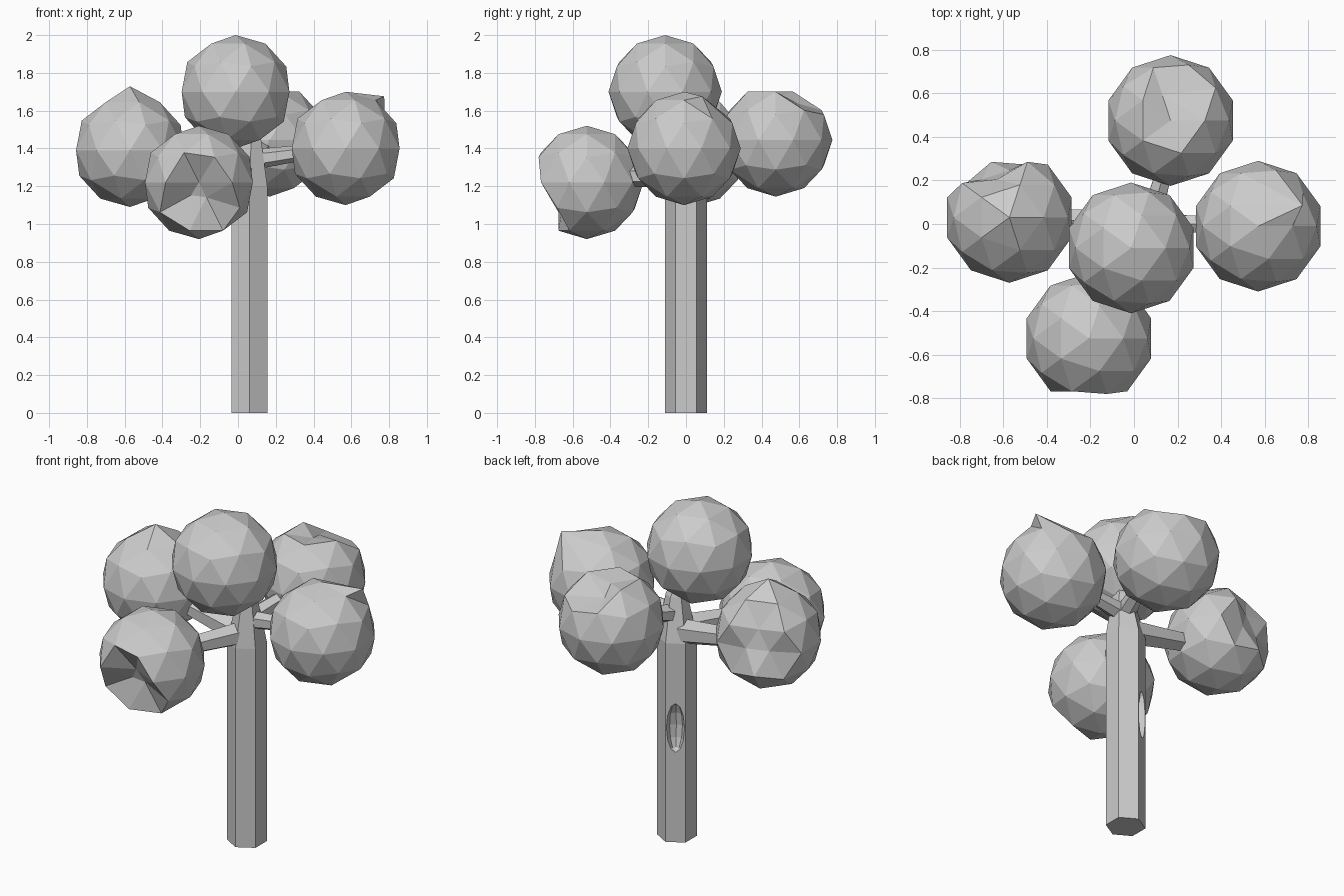
import bpy, bmesh, math
from mathutils import Vector, Matrix

if "Cube" in bpy.data.objects:
    bpy.data.objects.remove(bpy.data.objects["Cube"])

R = 0.3


def finish(name, bm):
    bmesh.ops.recalc_face_normals(bm, faces=bm.faces[:])
    mesh = bpy.data.meshes.new(name)
    bm.to_mesh(mesh)
    bm.free()
    obj = bpy.data.objects.new(name, mesh)
    bpy.context.collection.objects.link(obj)
    return obj


def limb(name, path, radii, sides=6):
    """Tapered six-sided limb along a path."""
    bm = bmesh.new()
    pts = [Vector(p) for p in path]
    d = (pts[1] - pts[0]).normalized()
    ref = Vector((0, 1, 0)) if abs(d.z) > 0.9 else Vector((0, 0, 1))
    u = d.cross(ref).normalized()
    v = u.cross(d)
    rings = []
    for p, r in zip(pts, radii):
        angles = [math.pi / 2 + math.tau * i / sides for i in range(sides)]
        rings.append([bm.verts.new(p + r * (math.cos(a) * u + math.sin(a) * v))
                      for a in angles])
    for a, b in zip(rings, rings[1:]):
        for i in range(sides):
            j = (i + 1) % sides
            bm.faces.new((a[i], a[j], b[j], b[i]))
    bm.faces.new(rings[0])
    bm.faces.new(rings[-1])
    return finish(name, bm)


def foliage(name, centre, dented=(), depth=1.0, moved=()):
    """Faceted ball; dented corners sink, moved corners go to a new spot."""
    bm = bmesh.new()
    bmesh.ops.create_icosphere(bm, subdivisions=2, radius=1)
    targets = [(d, Vector(d) * depth) for d in dented]
    targets += [(d, Vector(p)) for d, p in moved]
    picks = [(min(bm.verts, key=lambda w: (w.co - Vector(d)).length), p)
             for d, p in targets]
    for vert, p in picks:
        vert.co = p
    bmesh.ops.transform(bm, verts=bm.verts[:],
                        matrix=Matrix.Translation(centre) @ Matrix.Scale(R, 4))
    return finish(name, bm)


# Trunk, tapering into the top ball
trunk = limb("trunk", [(0.06, 0, 0), (0.06, 0, 1.2), (0.07, -0.01, 1.45),
                       (0.05, -0.05, 1.55)], [0.11, 0.11, 0.06, 0.05])

# Hollow in the back left face of the trunk
bm = bmesh.new()
bmesh.ops.create_uvsphere(bm, u_segments=8, v_segments=6, radius=1)
bmesh.ops.transform(bm, verts=bm.verts[:], matrix=(
    Matrix.Translation((0.0125, 0.0825, 0.69))
    @ Matrix.Rotation(math.radians(120), 4, 'Z')
    @ Matrix.Diagonal((0.05, 0.05, 0.147, 1))))
cutter = finish("hollow_cutter", bm)
cutter.hide_render = True
cutter.hide_viewport = True
cut = trunk.modifiers.new("hollow", 'BOOLEAN')
cut.operation = 'DIFFERENCE'
cut.solver = 'EXACT'
cut.object = cutter

# Branches
limb("left_branch", [(0.04, 0, 1.24), (-0.36, 0.02, 1.31)], [0.075, 0.055])
limb("front_branch", [(0.05, -0.01, 1.26), (-0.13, -0.36, 1.25)], [0.07, 0.05])
limb("right_branch", [(0.07, 0, 1.34), (0.36, 0, 1.38)], [0.055, 0.04])
limb("back_branch", [(0.07, 0, 1.34), (0.15, 0.28, 1.41)], [0.055, 0.04])

# Foliage balls
foliage("top_foliage", (-0.013, -0.11, 1.70))
foliage("front_foliage", (-0.207, -0.525, 1.22),
        [(0, -1, 0), (-0.276, -0.85, -0.447), (0.263, -0.809, -0.526)], 0.5)
foliage("left_foliage", (-0.572, 0.03, 1.39),
        [(0, 1, 0), (-0.263, 0.809, 0.526), (-0.588, 0.809, 0)], 0.72,
        [((0, 0, 1), (0, 0, 1.13))])
foliage("right_foliage", (0.57, -0.01, 1.40), moved=[
    ((0.425, 0.309, 0.851), (0.68, 0.32, 0.92))])
foliage("back_foliage", (0.168, 0.475, 1.445),
        [(0, 0, 1), (0.425, 0.309, 0.851), (-0.162, 0.5, 0.851)], 0.76)
